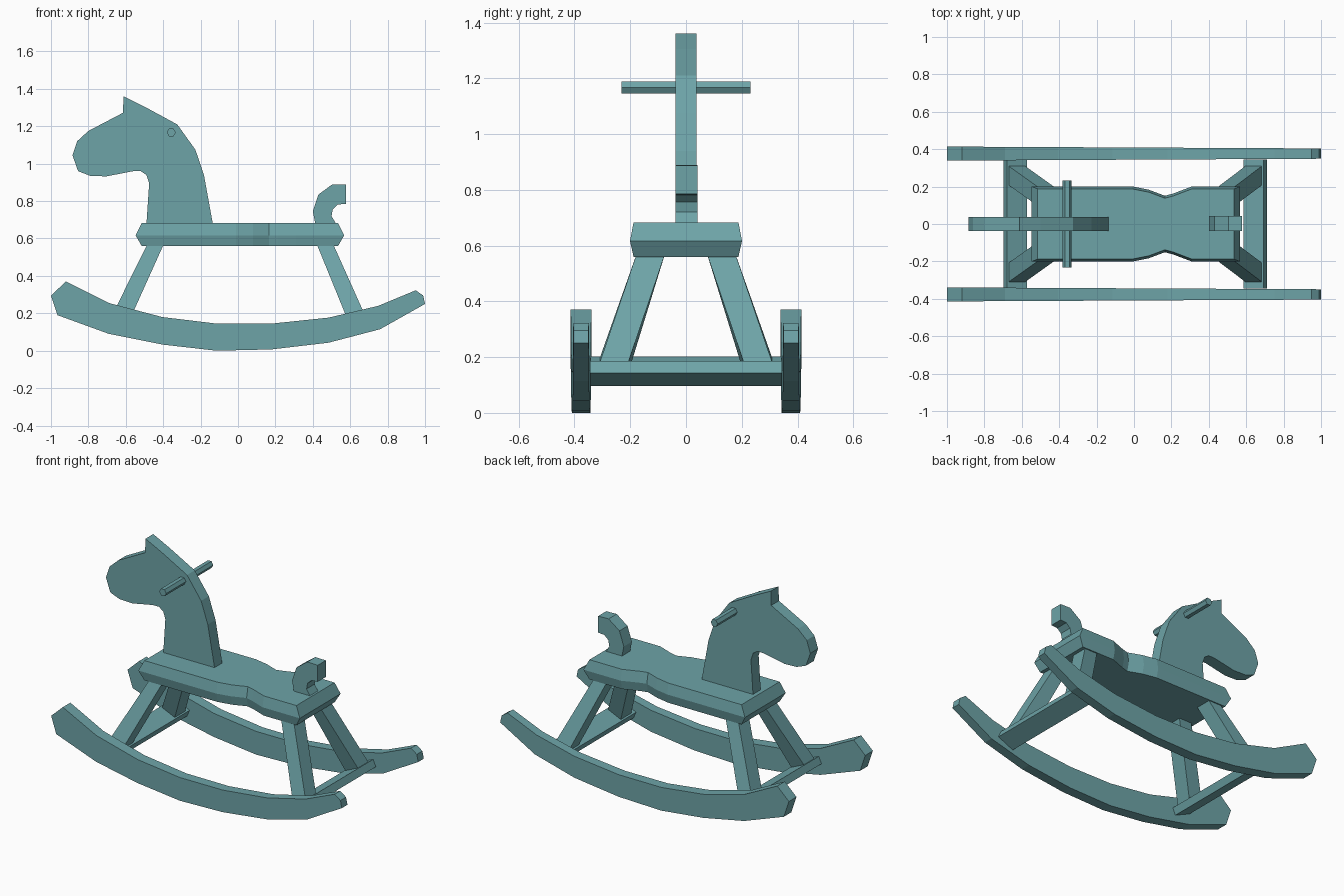
import bpy, math
from mathutils import Vector

if "Cube" in bpy.data.objects:
    bpy.data.objects.remove(bpy.data.objects["Cube"])

teal = bpy.data.materials.new("muted teal paint")
teal.diffuse_color = (0.155, 0.37, 0.39, 1)
teal.use_nodes = True
teal.node_tree.nodes["Principled BSDF"].inputs["Base Color"].default_value = teal.diffuse_color


def loft(name, rings):
    """Solid joining rings of equal point count, capped at both ends."""
    n = len(rings[0])
    verts = [p for r in rings for p in r]
    faces = [tuple(range(n))[::-1], tuple(range(len(verts) - n, len(verts)))]
    for k in range(len(rings) - 1):
        for i in range(n):
            j = (i + 1) % n
            faces.append((k * n + i, k * n + j, (k + 1) * n + j, (k + 1) * n + i))
    me = bpy.data.meshes.new(name)
    me.from_pydata(verts, [], faces)
    me.materials.append(teal)
    ob = bpy.data.objects.new(name, me)
    bpy.context.collection.objects.link(ob)
    # consistent outward normals
    import bmesh
    bm = bmesh.new()
    bm.from_mesh(me)
    bmesh.ops.recalc_face_normals(bm, faces=bm.faces)
    bm.to_mesh(me)
    bm.free()
    return ob


def slab(name, profile, y0, y1):
    """Side profile (x, z) extruded in y; y0 and y1 are functions of x."""
    return loft(name, [[(x, f(x), z) for x, z in profile] for f in (y0, y1)])


# Rockers: thinner towards the rear end
rocker = [(-0.92, 0.37), (-1.0, 0.295), (-0.965, 0.19), (-0.69, 0.09), (-0.405, 0.033),
          (-0.115, 0), (0.18, 0.007), (0.485, 0.043), (0.76, 0.115), (1.0, 0.25),
          (0.99, 0.295), (0.95, 0.323), (0.75, 0.24), (0.485, 0.177), (0.18, 0.145),
          (-0.115, 0.145), (-0.405, 0.18), (-0.69, 0.255)]
for s, side in ((-1, "front"), (1, "back")):
    slab(side + "_rocker", rocker,
         lambda x: s * (0.344 + 0.005 * x), lambda x: s * (0.409 - 0.005 * x))

# Seat: waisted plan with a bulging rim
half = [(-0.515, 0.188), (-0.01, 0.188), (0.08, 0.17), (0.165, 0.138),
        (0.21, 0.15), (0.31, 0.188), (0.535, 0.188)]


def seat_ring(z, grow):
    edge = [(x + (-grow * 2.5 if i == 0 else grow * 2.5 if i == 6 else 0), y + grow)
            for i, (x, y) in enumerate(half)]
    return [(x, y, z) for x, y in edge] + [(x, -y, z) for x, y in reversed(edge)]


loft("seat", [seat_ring(0.56, 0), seat_ring(0.617, 0.013), seat_ring(0.683, 0)])

# Head and neck, tail
head = [(-0.49, 0.67), (-0.475, 0.895), (-0.49, 0.94), (-0.52, 0.96), (-0.56, 0.96),
        (-0.705, 0.932), (-0.79, 0.935), (-0.855, 0.96), (-0.885, 1.045), (-0.86, 1.12),
        (-0.8, 1.175), (-0.615, 1.272), (-0.612, 1.36), (-0.5, 1.305), (-0.325, 1.21),
        (-0.228, 1.075), (-0.182, 0.94), (-0.133, 0.67)]
slab("head_and_neck", head, lambda x: -0.038, lambda x: 0.038)
tail = [(0.415, 0.67), (0.4, 0.745), (0.43, 0.835), (0.505, 0.89), (0.577, 0.888),
        (0.577, 0.785), (0.535, 0.782), (0.507, 0.757), (0.5, 0.72), (0.53, 0.67)]
slab("tail", tail, lambda x: -0.038, lambda x: 0.042)

# Handle: hexagonal rod through the head
hexagon = [(-0.357 + 0.024 * math.cos(a * math.pi / 3), 1.167 + 0.024 * math.sin(a * math.pi / 3))
           for a in range(6)]
slab("handle", hexagon, lambda x: -0.232, lambda x: 0.232)

# Splayed legs and tilted crossbars
for s, end, x_top, x_bar, z_bar in ((-1, "head_end", -0.443, -0.635, 0.158),
                                    (1, "tail_end", 0.467, 0.648, 0.141)):
    u = Vector((0.91 * s, 0.41)) * 0.058     # across the bar
    v = Vector((-0.41 * s, 0.91)) * 0.023    # through the bar
    c = Vector((x_bar, z_bar))
    slab(end + "_crossbar", [tuple(c + a * u + b * v) for a, b in
                             ((-1, -1), (1, -1), (1, 1), (-1, 1))],
         lambda x: -0.345, lambda x: 0.345)
    for t, side in ((-1, "front"), (1, "back")):
        rings = []
        for x, y, z, tilt in ((x_top, 0.128, 0.565, 0), (x_bar, 0.265, z_bar, 0.45 * s)):
            rings.append([(x + dx, t * (y + dy), z + dx * tilt) for dx, dy in
                          ((-0.044, -0.051), (0.044, -0.051), (0.044, 0.051), (-0.044, 0.051))])
        loft(f"{end}_{side}_leg", rings)
